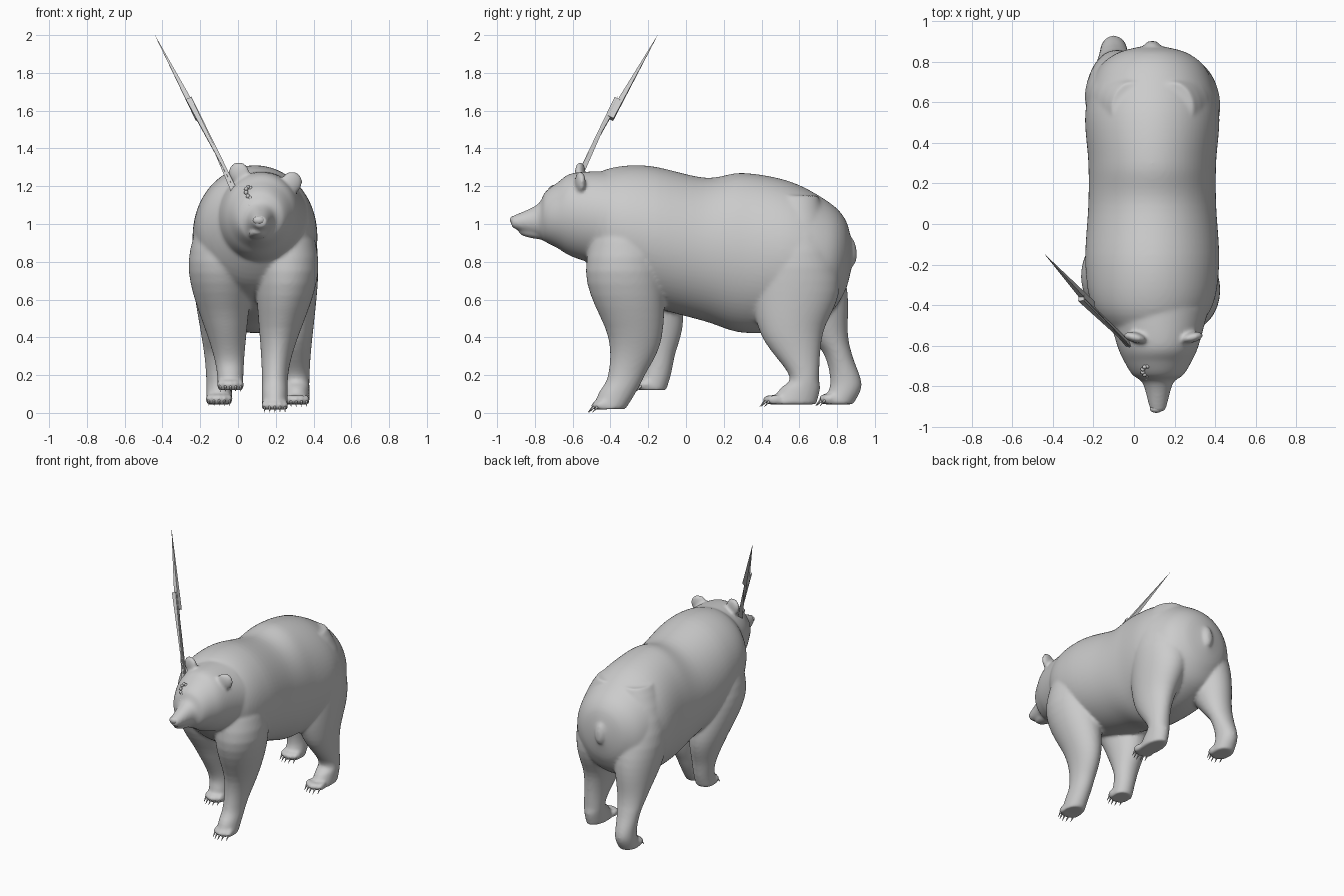
import bpy, bmesh, math
from mathutils import Vector, Matrix

if "Cube" in bpy.data.objects:
    bpy.data.objects.remove(bpy.data.objects["Cube"])

ROLL = math.radians(-11)  # sideways tilt of the head


def spline(rows, steps=6):
    """Catmull-Rom interpolation of section rows."""
    out = []
    last = len(rows) - 1
    for i in range(last):
        p = [rows[max(i - 1, 0)], rows[i], rows[i + 1], rows[min(i + 2, last)]]
        for s in range(steps):
            t = s / steps
            out.append([b + 0.5 * t * (c - a + t * (2 * a - 5 * b + 4 * c - d + t * (3 * (b - c) + d - a)))
                        for a, b, c, d in zip(*p)])
    return out + [list(rows[-1])]


def skin(bm, sections, axis, roll=0.0, n=72):
    """Each section: position along axis, centre u, centre v, radius u, radius v."""
    rings = []
    for w, u, v, ru, rv in sections:
        ring = []
        for k in range(n):
            a = math.tau * k / n
            p = Matrix.Rotation(roll, 2) @ Vector((math.cos(a) * ru, math.sin(a) * rv))
            co = (u + p.x, w, v + p.y) if axis == 'Y' else (u + p.x, v + p.y, w)
            ring.append(bm.verts.new(co))
        rings.append(ring)
    for a, b in zip(rings, rings[1:]):
        for k in range(n):
            bm.faces.new((a[k], a[(k + 1) % n], b[(k + 1) % n], b[k]))
    bm.faces.new(rings[0])
    bm.faces.new(rings[-1])


def leg(bm, foot_x, hip_x, rows):
    """rows: height, front y, back y. Width and lean follow from the height."""
    sections = []
    for z, front, back in spline(rows):
        t = min(max((z - 0.15) / 0.65, 0), 1)
        s = t * t * (3 - 2 * t)
        up = max(z - 0.75, 0) / 0.5
        x = foot_x + (hip_x - foot_x) * s
        x += (0.09 - x) * up * up * 0.6
        rx = (0.068 + 0.1 * s) * math.sqrt(max(1 - up * up, 0.05))
        sections.append((z, x, (front + back) / 2, rx, (back - front) / 2))
    skin(bm, sections, 'Z')


def ball(bm, centre, radii, rot=Matrix()):
    m = Matrix.Translation(centre) @ rot.to_4x4() @ Matrix.Diagonal((*radii, 1))
    bmesh.ops.create_uvsphere(bm, u_segments=20, v_segments=12, radius=1, matrix=m)


def spike(bm, base, tip, r, n=8):
    base, tip = Vector(base), Vector(tip)
    d = tip - base
    m = Matrix.Translation((base + tip) / 2) @ d.to_track_quat('Z', 'Y').to_matrix().to_4x4()
    bmesh.ops.create_cone(bm, cap_ends=True, segments=n, radius1=r, radius2=0.0005,
                          depth=d.length, matrix=m)


def finish(bm, name, smooth=True):
    bmesh.ops.recalc_face_normals(bm, faces=bm.faces)
    me = bpy.data.meshes.new(name)
    bm.to_mesh(me)
    bm.free()
    for p in me.polygons:
        p.use_smooth = smooth
    ob = bpy.data.objects.new(name, me)
    bpy.context.collection.objects.link(ob)
    return ob


body = bmesh.new()

# torso, rump to chest: y, half width, bottom z, top z
torso = [(0.875, 0.06, 0.76, 0.92), (0.84, 0.18, 0.64, 1.03), (0.75, 0.275, 0.52, 1.12),
         (0.55, 0.33, 0.44, 1.225), (0.3, 0.315, 0.425, 1.27), (0.1, 0.315, 0.485, 1.245),
         (-0.2, 0.33, 0.57, 1.308), (-0.42, 0.29, 0.68, 1.29), (-0.56, 0.16, 0.84, 1.2)]
skin(body, [(y, 0.09, (lo + hi) / 2, w, (hi - lo) / 2) for y, w, lo, hi in spline(torso)], 'Y')

# neck, head and muzzle: y, half width, bottom z, top z
head = [(-0.42, 0.25, 0.77, 1.28), (-0.6, 0.2, 0.825, 1.27), (-0.68, 0.165, 0.872, 1.22),
        (-0.745, 0.125, 0.905, 1.17), (-0.785, 0.075, 0.93, 1.105), (-0.9, 0.043, 0.972, 1.05),
        (-0.925, 0.03, 0.987, 1.043)]
skin(body, [(y, 0.118, (lo + hi) / 2, w, (hi - lo) / 2) for y, w, lo, hi in spline(head)], 'Y', ROLL)

# lower jaw
ball(body, (0.105, -0.785, 0.946), (0.05, 0.105, 0.026), Matrix.Rotation(-0.12, 3, 'X'))

# legs
leg(body, 0.195, 0.26, [(0.02, -0.49, -0.32), (0.1, -0.465, -0.27), (0.2, -0.413, -0.217),
                        (0.4, -0.412, -0.128), (0.75, -0.53, -0.12), (1.2, -0.42, -0.18)])
leg(body, -0.04, -0.095, [(0.12, -0.255, -0.105), (0.2, -0.23, -0.08), (0.3, -0.225, -0.06),
                          (0.5, -0.32, -0.015), (0.8, -0.46, -0.06), (1.2, -0.4, -0.15)])
leg(body, 0.31, 0.258, [(0.045, 0.43, 0.69), (0.13, 0.5, 0.71), (0.2, 0.545, 0.705),
                        (0.42, 0.395, 0.725), (0.7, 0.35, 0.815), (1.15, 0.44, 0.7)])
leg(body, -0.1, -0.075, [(0.045, 0.715, 0.885), (0.15, 0.763, 0.93), (0.3, 0.735, 0.882),
                         (0.42, 0.645, 0.857), (0.7, 0.44, 0.845), (1.15, 0.44, 0.7)])

# toes and claws: centre x, front y, height
paws = {"front_right": (0.195, -0.465, 0.04), "front_left": (-0.04, -0.235, 0.15),
        "hind_right": (0.308, 0.445, 0.07), "hind_left": (-0.1, 0.74, 0.075)}
for name, (cx, fy, z) in paws.items():
    claws = bmesh.new()
    for i in range(-2, 3):
        x, y = cx + i * 0.027, fy + 0.006 * i * i
        ball(body, (x, y, z), (0.017, 0.04, 0.026))
        spike(claws, (x, y - 0.02, z), (x, y - 0.055, z - 0.038), 0.009)
    finish(claws, name + "_claws")

# tail
ball(body, (0.09, 0.872, 0.855), (0.042, 0.032, 0.08), Matrix.Rotation(0.1, 3, 'X'))

# ears
for x, z, s in ((0.005, 1.27, -1), (0.285, 1.22, 1)):
    rot = Matrix.Rotation(s * 0.25, 3, 'Z') @ Matrix.Rotation(s * 0.35, 3, 'Y')
    ball(body, (x, -0.56, z), (0.058, 0.026, 0.06), rot)

# blend the flesh parts into one smooth skin
ob = finish(body, "bear_body")
rm = ob.modifiers.new("merge", 'REMESH')
rm.mode, rm.voxel_size, rm.use_smooth_shade = 'VOXEL', 0.01, True
sm = ob.modifiers.new("soften", 'SMOOTH')
sm.factor, sm.iterations = 0.5, 9

# nose pad
bm = bmesh.new()
ball(bm, (0.11, -0.912, 1.02), (0.032, 0.02, 0.022))
finish(bm, "nose")

# eyes
bm = bmesh.new()
for x, z in ((0.066, 1.1), (0.187, 1.08)):
    ball(bm, (x, -0.757, z), (0.016, 0.013, 0.01))
finish(bm, "eyes")

# ragged wound ring lying on the brow
bm = bmesh.new()
for i in range(9):
    a = math.tau * i / 9
    c, s = math.cos(a), math.sin(a)
    ball(bm, (0.062 + 0.02 * c, -0.725 + 0.022 * s, 1.165 - 0.012 * c + 0.027 * s), (0.011, 0.01, 0.012))
finish(bm, "brow_ring")

# long splinter standing out of the head: a root shard, a blade and a side sliver
bm = bmesh.new()
spike(bm, (-0.26, -0.365, 1.66), (-0.01, -0.62, 1.17), 0.022, 4)
spike(bm, (-0.21, -0.4, 1.56), (-0.44, -0.15, 2), 0.024, 4)
spike(bm, (-0.02, -0.6, 1.18), (-0.25, -0.36, 1.68), 0.02, 3)
finish(bm, "head_splinters", smooth=False)
